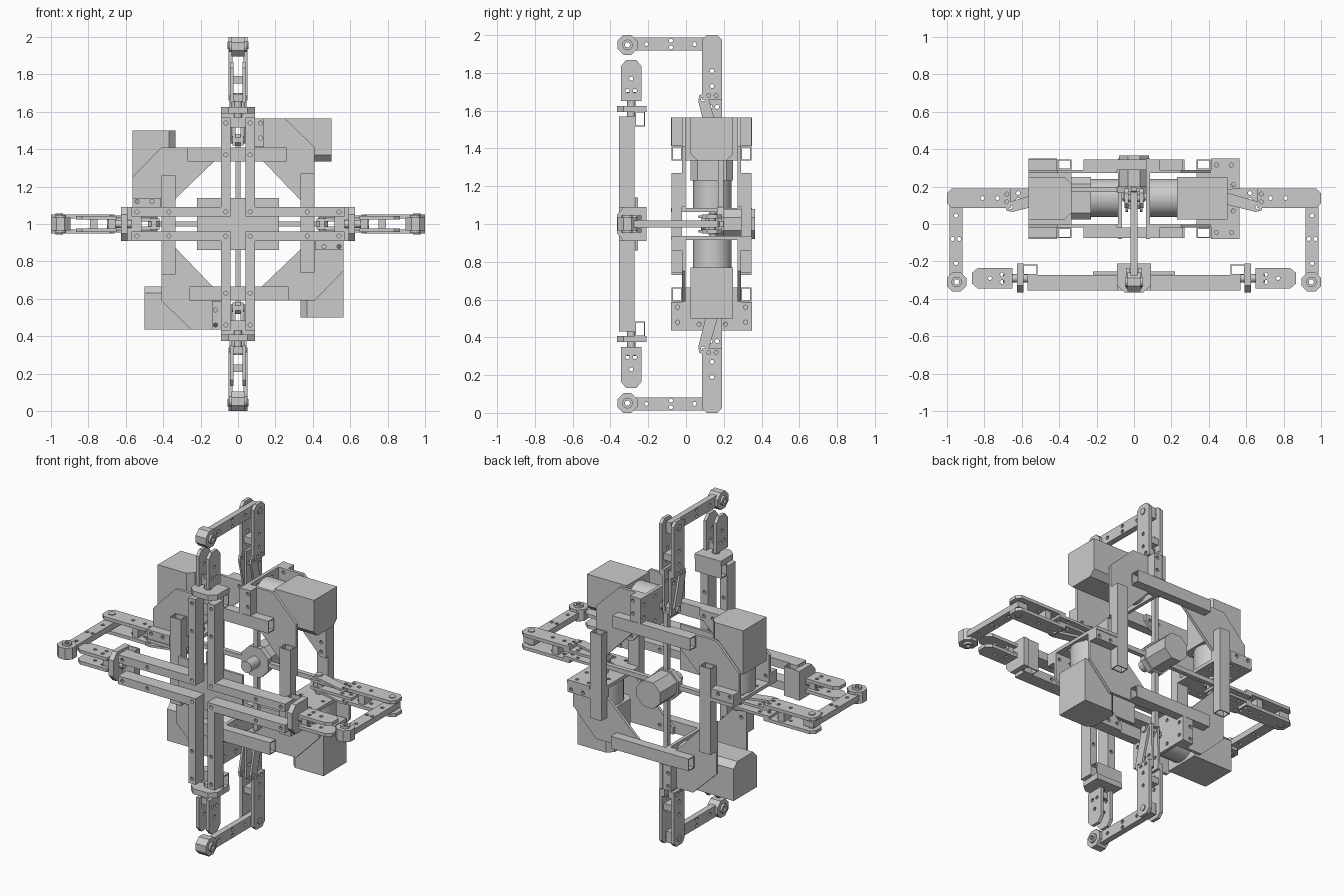
import bpy, bmesh, math
from mathutils import Matrix, Vector

if "Cube" in bpy.data.objects:
    bpy.data.objects.remove(bpy.data.objects["Cube"])

MAP = {'x': lambda u, v, w: (w, u, v),   # profile in (y, r)
       'y': lambda u, v, w: (u, w, v),   # profile in (x, r)
       'r': lambda u, v, w: (u, v, w)}   # profile in (x, y)


def ring(u, v, rad, n=10):
    return [(u + rad * math.cos(2 * math.pi * (i + .5) / n),
             v + rad * math.sin(2 * math.pi * (i + .5) / n)) for i in range(n)]


def octagon(u, v, half):
    return ring(u, v, half / math.cos(math.pi / 8), 8)


def rect(u0, u1, v0, v1):
    return [(u0, v0), (u1, v0), (u1, v1), (u0, v1)]


def part(name, axis, outline, w0, w1, holes=(), turns=4, smooth=False):
    """Extrude a flat outline (with openings) and repeat it around the y axis."""
    bm = bmesh.new()
    edges = []
    for loop in [outline, *holes]:
        vs = [bm.verts.new((u, v, 0)) for u, v in loop]
        edges += [bm.edges.new((vs[i - 1], vs[i])) for i in range(len(vs))]
    if holes:
        bmesh.ops.triangle_fill(bm, use_beauty=True, edges=edges, normal=(0, 0, 1))
    else:
        bm.faces.new(vs)
    ext = bmesh.ops.extrude_face_region(bm, geom=bm.faces[:])
    top = {g for g in ext['geom'] if isinstance(g, bmesh.types.BMVert)}
    for v in bm.verts:
        v.co = Vector(MAP[axis](v.co.x, v.co.y, w1 if v in top else w0))
    bmesh.ops.recalc_face_normals(bm, faces=bm.faces[:])
    me = bpy.data.meshes.new(name)
    bm.to_mesh(me)
    bm.free()
    if smooth:
        me.shade_smooth()
        me.set_sharp_from_angle(angle=math.radians(35))
    for k in range(turns):
        ob = bpy.data.objects.new(f"{name}_{k + 1}", me)
        ob.matrix_world = Matrix.Translation((0, 0, 1)) @ Matrix.Rotation(k * math.pi / 2, 4, 'Y')
        bpy.context.collection.objects.link(ob)


def dots(*pts, rad=.011):
    return [ring(u, v, rad) for u, v in pts]


def tube(name, y0, y1, r0, r1, x0, x1):
    t = .006
    part(name, 'x', rect(y0, y1, r0, r1), x0, x1, [rect(y0 + t, y1 - t, r0 + t, r1 - t)])


# Front cross: paired rails with end blocks
for s in (-1, 1):
    part("front_rail", 'y', rect(s * .065 - .025, s * .065 + .025, .04, .57), -.355, -.272,
         dots((s * .065, .54), (s * .065, .37), (s * .065, .065)))
part("front_centre_plate", 'y', rect(-.22, .22, -.14, .14), -.27, -.255, turns=1)
part("rail_end_plate", 'r', [(-.09, -.21), (-.09, -.33), (-.05, -.365), (.05, -.365),
                             (.09, -.33), (.09, -.21)], .592, .625)
tube("rail_end_tube", -.272, -.216, .515, .595, -.09, .09)
part("gripper_shaft", 'r', ring(0, -.29, .022, 16), .57, .70, smooth=True)

# Front gripper fork
finger = [(-.345, .65), (-.235, .65), (-.235, .835), (-.262, .867), (-.318, .867), (-.345, .835)]
for s in (-1, 1):
    a, b = sorted((s * .024, s * .044))
    part("gripper_finger", 'x', finger, a, b, dots((-.31, .705), (-.27, .705), (-.29, .77)))
part("finger_spacer", 'x', rect(-.32, -.26, .655, .695), -.024, .024)

# Folding outer arm: two side plates, cross bar, octagonal tip
arm = [(.085, .66), (.19, .66), (.19, .975), (.165, 1.0), (.11, 1.0), (.085, .975)]
for s in (-1, 1):
    a, b = sorted((s * .03, s * .05))
    part("arm_plate", 'x', arm, a, b,
         dots((.138, .81), (.138, .73), (.118, .68), (.16, .68)))
    # Crank links joining the arm to the drive shaft
    a, b = sorted((s * .014, s * .03))
    part("arm_root_plate", 'x', [(.105, .42), (.185, .42), (.19, .57), (.19, .70), (.105, .70)],
         a, b, dots((.13, .62), (.165, .62), (.145, .67)))
    a, b = sorted((s * .032, s * .045))
    part("crank_link", 'x', [(.12, .43), (.17, .43), (.175, .47), (.118, .67), (.095, .69),
                             (.07, .68), (.065, .65)], a, b, dots((.09, .66)))
part("arm_spacer", 'x', rect(.10, .175, .75, .79), -.03, .03)
part("arm_pin", 'x', ring(.138, .955, .02, 16), -.055, .055, smooth=True)
part("arm_bar", 'x', rect(-.28, .17, .918, .987), -.018, .018,
     dots((-.21, .952), (-.08, .935), (-.08, .97), (.045, .952)))
part("arm_tip", 'x', octagon(-.31, .948, .052), -.035, .035, dots((-.31, .948), rad=.014))
part("arm_tip_bush", 'x', ring(-.31, .948, .028, 16), -.048, .048,
     [ring(-.31, .948, .014)], smooth=True)

# Motor, gearbox and shaft
part("motor_case", 'x', [(.025, .565), (.25, .565), (.25, .37), (.215, .335),
                         (.06, .335), (.025, .37)], .23, .50)
part("motor_gearbox", 'x', ring(.14, .45, .102, 40), .085, .23, smooth=True)
part("motor_shaft", 'x', ring(.145, .45, .02, 16), -.055, .085, smooth=True)
part("crank_hub", 'x', octagon(.145, .45, .032), -.014, .014)

# Motor mount plate, notched for the square tubes
part("motor_mount", 'x', [(-.08, .565), (.35, .565), (.35, .412), (.287, .412), (.287, .335),
                          (-.02, .335), (-.02, .412), (-.08, .412)], .064, .085,
     dots((-.045, .44), (-.045, .52), (.315, .44), (.315, .52),
          (.07, .38), (.07, .53), (.21, .38), (.21, .53)))

# Gusset plates and square tubes, front and back of each motor
gusset = [(.064, .565), (.25, .565), (.41, .41), (.41, .09), (.37, .09), (.135, .335), (.064, .335)]
for side, g0, t0 in (("front", -.02, -.076), ("back", .272, .29)):
    part(side + "_gusset", 'y', gusset, g0, g0 + .018,
         dots((.12, .54), (.12, .46), (.375, .18), (.375, .12)))
    tube(side + "_frame_tube", t0, t0 + .056, .335, .41, -.27, .26)
    part(side + "_mount_bracket", 'y', rect(.085, .14, .412, .565), t0, t0 + .056,
         dots((.12, .54), (.12, .46)))

# Central winch block and the pull rods running to each arm
part("winch_block", 'y', octagon(0, 0, .08), .20, .365, turns=1)
part("winch_flange", 'y', octagon(0, 0, .09), .165, .20, turns=1)
part("winch_drum", 'y', ring(0, 0, .035, 24), .08, .165, turns=1, smooth=True)
part("pull_rod", 'r', rect(-.014, .014, .17, .198), .04, .44)
